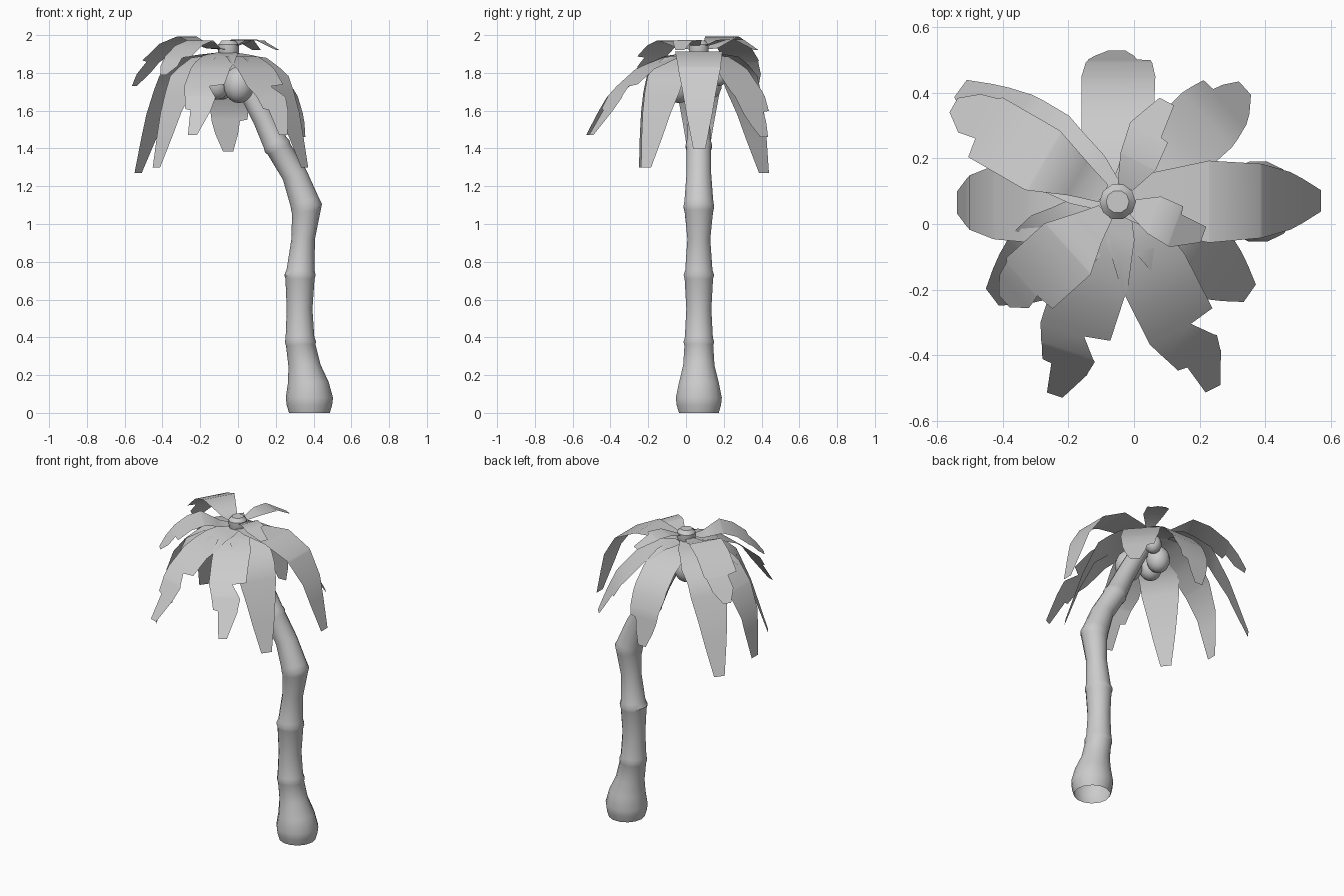
import bpy, bmesh, math
from mathutils import Vector

if "Cube" in bpy.data.objects:
    bpy.data.objects.remove(bpy.data.objects["Cube"])

CX, CY = -0.05, 0.068   # crown centre


def finish(name, bm, angle=40, fix=True):
    if fix:
        bmesh.ops.recalc_face_normals(bm, faces=bm.faces)
    me = bpy.data.meshes.new(name)
    bm.to_mesh(me)
    bm.free()
    ob = bpy.data.objects.new(name, me)
    bpy.context.collection.objects.link(ob)
    bpy.ops.object.select_all(action='DESELECT')
    ob.select_set(True)
    bpy.context.view_layer.objects.active = ob
    bpy.ops.object.shade_smooth_by_angle(angle=math.radians(angle))
    return ob


def loft(name, rings, sides):
    """Rings of (x, z, radius, tilt in degrees towards -x), closed at the top."""
    bm = bmesh.new()
    loops = []
    for x, z, r, tilt in rings:
        t = math.radians(tilt)
        loop = []
        for i in range(sides):
            a = 2 * math.pi * i / sides
            u, v = r * math.cos(a), r * math.sin(a)
            loop.append(bm.verts.new((x + u * math.cos(t), CY + v, z + u * math.sin(t))))
        loops.append(loop)
    for lo, hi in zip(loops, loops[1:]):
        for i in range(sides):
            j = (i + 1) % sides
            bm.faces.new((lo[i], lo[j], hi[j], hi[i]))
    bm.faces.new(loops[-1])
    return finish(name, bm)


# Trunk: bulbous foot, then flared segments along a leaning path
loft("trunk", [
    (.378, 0, .108, 0), (.378, .04, .12, 0), (.378, .08, .125, 0), (.372, .16, .108, 2),
    (.352, .25, .085, 4), (.332, .36, .078, 3), (.331, .375, .083, 2), (.328, .40, .076, 1),
    (.326, .55, .068, 0), (.328, .71, .077, -1), (.328, .73, .083, -1), (.331, .755, .074, -1),
    (.345, .92, .062, -2), (.362, 1.065, .077, 8), (.363, 1.09, .083, 11), (.352, 1.12, .078, 16),
    (.30, 1.26, .067, 23), (.218, 1.395, .066, 26), (.207, 1.412, .072, 26), (.196, 1.432, .066, 26),
    (.135, 1.56, .058, 26), (.06, 1.70, .055, 25), (-.01, 1.82, .05, 20), (-.04, 1.90, .045, 8)], 14)

# Crown bud on top of the trunk
loft("crown_bud", [(CX, 1.88, .045, 0), (CX, 1.91, .055, 0), (CX, 1.95, .055, 0),
                   (CX, 1.972, .035, 0)], 10)

# Coconuts hanging under the crown
for i, (x, y, z, r) in enumerate([(.005, -.04, 1.737, .083), (-.11, .02, 1.74, .07),
                                  (-.085, .12, 1.74, .07), (.0, .175, 1.79, .05)]):
    bm = bmesh.new()
    bmesh.ops.create_uvsphere(bm, u_segments=14, v_segments=10, radius=r)
    for v in bm.verts:
        v.co = Vector((v.co.x + x, v.co.y + y, v.co.z * 1.17 + z))
    finish(f"coconut_{i + 1}", bm)

# Frond side profiles: (distance fraction, drop fraction)
STEEP = [(0, 0), (.35, .06), (.6, .18), (.78, .35), (.92, .58), (1, 1)]
DROOP = [(0, 0), (.35, .04), (.62, .2), (.8, .52), (1, 1)]
FLAT = [(0, 0), (.45, 0), (.7, .15), (.85, .42), (1, 1)]
GENTLE = [(0, 0), (.25, .05), (.5, .2), (.77, .52), (1, 1)]
RAISED = [(0, 0), (.12, -.03), (.38, -.35), (.58, -.15), (.8, .35), (1, 1)]

# Frond outlines: (length fraction, left half width, right half width)
PLAIN = [(0, .04, .04), (.12, .09, .09), (.3, .125, .125), (.5, .115, .11),
         (.8, .07, .065), (1, .035, .03)]
TIP = [(0, .04, .04), (.12, .085, .085), (.3, .11, .11), (.6, .115, .11), (.78, .1, .09),
       (.79, .06, .09), (.88, .05, .07), (1, .025, .03)]
TORN = [(0, .04, .04), (.12, .085, .085), (.3, .11, .11), (.57, .11, .11), (.59, .03, .11),
        (.7, .085, .085), (.79, .075, .07), (.8, .075, .04), (1, .025, .025)]
RAISED_TORN = [(0, .03, .03), (.15, .06, .06), (.35, .11, .1), (.72, .11, .1), (.74, .05, .09),
               (.87, .06, .075), (1, .02, .03)]
SHORT = [(0, .025, .025), (.3, .06, .06), (.6, .075, .055), (.62, .075, .03), (1, .03, .02)]


def interp(table, t, k):
    for a, b in zip(table, table[1:]):
        if t <= b[0]:
            f = (t - a[0]) / (b[0] - a[0])
            return a[k] + (b[k] - a[k]) * f
    return table[-1][k]


def frond(name, angle, start, reach, z0, z1, profile, outline, flip=False):
    """Thin ribbon bent downward along a radial direction."""
    a = math.radians(angle)
    out = Vector((math.cos(a), math.sin(a), 0))
    side = Vector((-math.sin(a), math.cos(a), 0))
    pts = [Vector((start + p[0] * (reach - start), (z0 - z1) * p[1])) for p in profile]
    # arc length fraction of every profile point
    run = [0]
    for p, q in zip(pts, pts[1:]):
        run.append(run[-1] + (q - p).length)
    path = [(s / run[-1], p.x, p.y) for s, p in zip(run, pts)]
    stations = sorted({round(s[0], 4) for s in path} | {o[0] for o in outline})
    bm = bmesh.new()
    rows = []
    for t in stations:
        left, right = interp(outline, t, 1), interp(outline, t, 2)
        if flip:
            left, right = right, left
        c = Vector((CX, CY, z0)) + out * interp(path, t, 1) - Vector((0, 0, interp(path, t, 2)))
        rows.append((bm.verts.new(c + side * left), bm.verts.new(c - side * right)))
    for (l0, r0), (l1, r1) in zip(rows, rows[1:]):
        bm.faces.new((l0, r0, r1, l1))
    finish(name, bm, 45, fix=False)


# Lower fronds droop far down
LOWER = [(0, .62, 1.40, FLAT, PLAIN, False), (42, .52, 1.46, GENTLE, TIP, False),
         (90, .46, 1.385, STEEP, TIP, True), (144, .59, 1.27, DROOP, PLAIN, False),
         (180, .49, 1.27, STEEP, PLAIN, False), (217, .48, 1.30, DROOP, PLAIN, False),
         (252, .62, 1.47, GENTLE, TORN, False), (297, .64, 1.47, GENTLE, TORN, False),
         (325, .49, 1.30, DROOP, PLAIN, False)]
for i, (ang, reach, z1, prof, outl, flip) in enumerate(LOWER):
    frond(f"lower_frond_{i + 1}", ang, 0, reach, 1.912 - .004 * (i % 3), z1, prof, outl, flip)

# Upper fronds rise around the bud and lie flatter: (angle, reach, start z, end z, ...)
UPPER = [(150, .58, 1.925, 1.73, RAISED, RAISED_TORN, False),
         (222, .46, 1.925, 1.79, RAISED, RAISED_TORN, False),
         (63, .34, 1.945, 1.92, [(0, 0), (.3, -1.2), (.6, -1.3), (1, 1)], SHORT, False),
         (-20, .28, 1.945, 1.92, [(0, 0), (.3, -1.2), (.6, -1), (1, 1)], SHORT, True)]
for i, (ang, reach, z0, z1, prof, outl, flip) in enumerate(UPPER):
    frond(f"upper_frond_{i + 1}", ang, .05, reach, z0, z1, prof, outl, flip)
